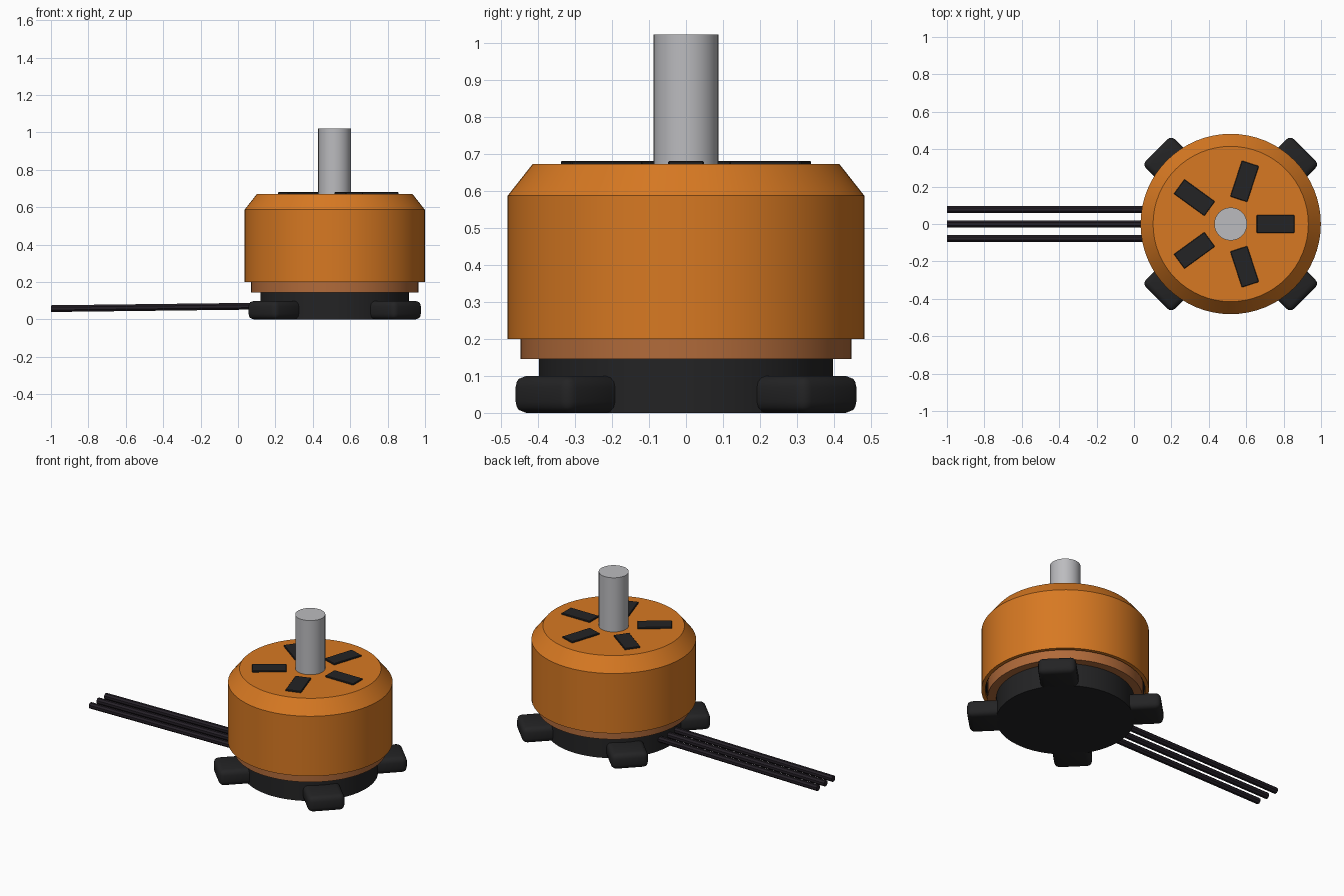
import bpy, bmesh, math
from mathutils import Matrix, Vector

cube = bpy.data.objects.get("Cube")
if cube:
    bpy.data.objects.remove(cube, do_unlink=True)

CX = 0.517  # motor axis


def material(name, rgb):
    m = bpy.data.materials.new(name)
    m.use_nodes = True
    m.diffuse_color = (*rgb, 1)
    m.node_tree.nodes["Principled BSDF"].inputs["Base Color"].default_value = (*rgb, 1)
    return m


orange = material("orange anodised", (0.68, 0.19, 0.016))
copper = material("copper", (0.44, 0.145, 0.042))
steel = material("steel", (0.5, 0.5, 0.52))
black = material("black", (0.017, 0.017, 0.018))
wire_black = material("wire black", (0.018, 0.014, 0.02))


def finish(bm, name, mat, smooth=True):
    bmesh.ops.recalc_face_normals(bm, faces=bm.faces)
    mesh = bpy.data.meshes.new(name)
    bm.to_mesh(mesh)
    bm.free()
    mesh.materials.append(mat)
    obj = bpy.data.objects.new(name, mesh)
    bpy.context.collection.objects.link(obj)
    if smooth:
        bpy.ops.object.select_all(action="DESELECT")
        obj.select_set(True)
        bpy.context.view_layer.objects.active = obj
        bpy.ops.object.shade_smooth_by_angle(angle=math.radians(30))
    return obj


def lathe(name, profile, mat, steps=64):
    """Revolve (radius, height) points about the motor axis."""
    bm = bmesh.new()
    verts = [bm.verts.new((CX + r, 0, z)) for r, z in profile]
    edges = [bm.edges.new(pair) for pair in zip(verts, verts[1:])]
    bmesh.ops.spin(bm, geom=verts + edges, cent=(CX, 0, 0), axis=(0, 0, 1),
                   angle=math.tau, steps=steps)
    bmesh.ops.remove_doubles(bm, verts=bm.verts, dist=0.0001)
    return finish(bm, name, mat)


def radial_block(name, angle, distance, size, z, bevel, segments, mat):
    """Bevelled box pointing outward from the motor axis."""
    bm = bmesh.new()
    bmesh.ops.create_cube(bm, size=1, matrix=Matrix.Diagonal((*size, 1)))
    bmesh.ops.bevel(bm, geom=bm.edges[:], offset=bevel, segments=segments,
                    profile=0.5, affect="EDGES")
    bm.transform(Matrix.Translation((CX, 0, 0)) @ Matrix.Rotation(angle, 4, "Z")
                 @ Matrix.Translation((distance, 0, z)))
    return finish(bm, name, mat)


# Rotating bell, open underneath
lathe("bell", [(0, 0.672), (0.415, 0.672), (0.482, 0.587), (0.482, 0.2),
               (0.46, 0.2), (0.46, 0.56), (0, 0.56)], orange)
# Magnet lining inside the bell
lathe("magnet_ring", [(0.459, 0.215), (0.459, 0.5), (0.452, 0.5),
                      (0.452, 0.215), (0.459, 0.215)], black)
# Winding core, base and shaft
lathe("winding_core", [(0, 0.5), (0.447, 0.5), (0.447, 0.145), (0, 0.145)], copper)
lathe("base", [(0, 0.15), (0.397, 0.15), (0.397, 0), (0, 0)], black)
lathe("shaft", [(0, 1.022), (0.088, 1.022), (0.088, 0.6), (0, 0.6)], steel, 32)

# Mounting lugs
for i in range(4):
    radial_block(f"mounting_lug_{i + 1}", math.radians(45 + 90 * i), 0.453,
                 (0.214, 0.22, 0.1), 0.05, 0.03, 3, black)

# Vent slots on the bell top
for i in range(5):
    radial_block(f"vent_slot_{i + 1}", math.tau * i / 5, 0.24 * 1.0 + 0.0,
                 (0.202, 0.096, 0.02), 0.671, 0.003, 1, black)

# Power wires
start, end = Vector((-1, 0, 0.058)), Vector((0.25, 0, 0.073))
for i in (-1, 0, 1):
    bm = bmesh.new()
    turn = (end - start).to_track_quat("Z", "Y").to_matrix().to_4x4()
    spot = (start + end) / 2 + Vector((0, 0.078 * i, 0))
    bmesh.ops.create_cone(bm, cap_ends=True, segments=8, radius1=0.0195, radius2=0.0195,
                          depth=(end - start).length,
                          matrix=Matrix.Translation(spot) @ turn
                          @ Matrix.Rotation(math.pi / 8, 4, "Z"))
    finish(bm, f"power_wire_{i + 2}", wire_black, smooth=False)
